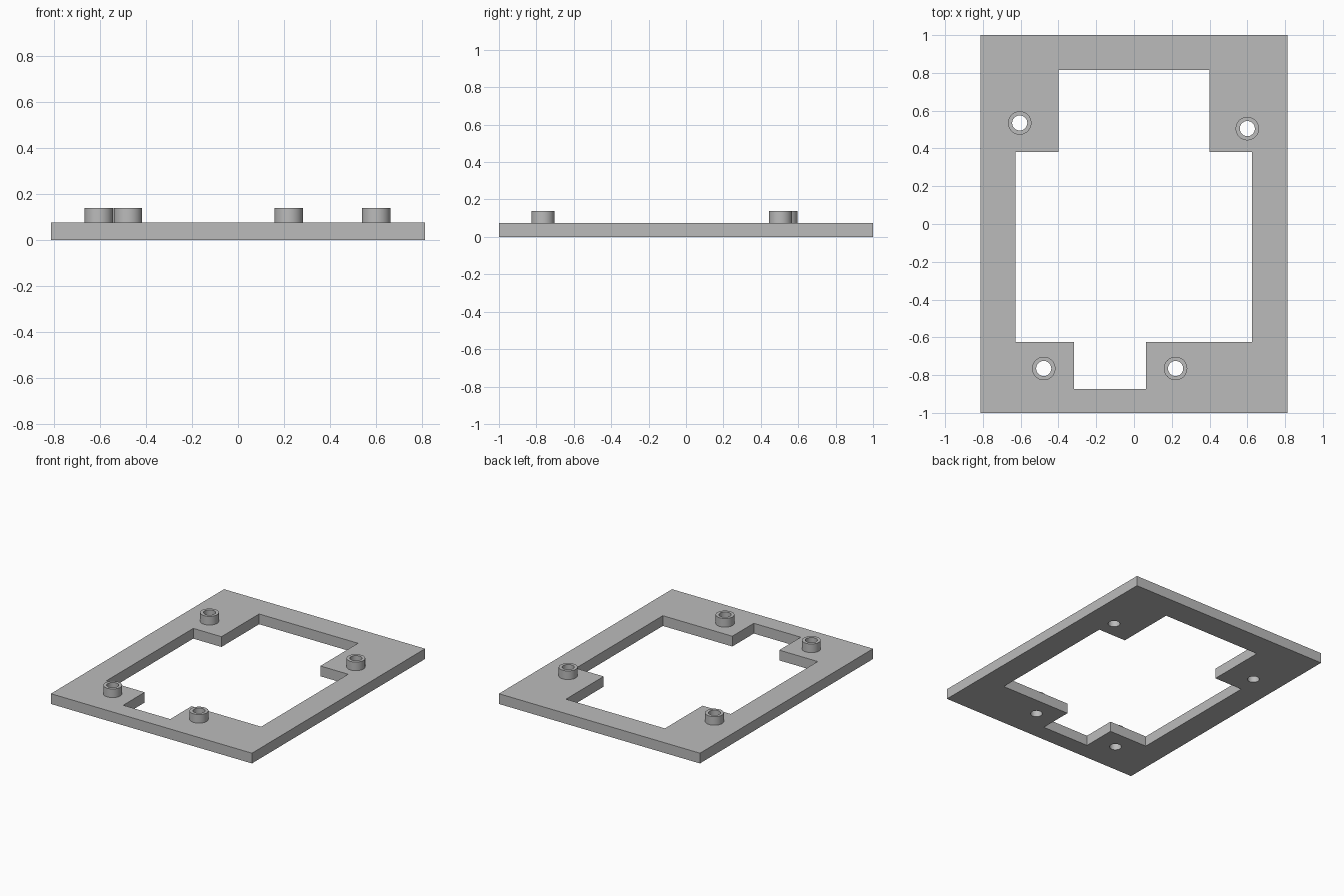
import bpy
import bmesh
from math import cos, sin, tau, radians

cube = bpy.data.objects.get("Cube")
if cube:
    bpy.data.objects.remove(cube)

PLATE_TOP = 0.075
BOSS_TOP = 0.138
BOSS_RADIUS = 0.062
HOLE_RADIUS = 0.04

grey = bpy.data.materials.new("plain grey")
grey.use_nodes = True
colour = (0.5, 0.5, 0.5, 1)
grey.diffuse_color = colour
grey.node_tree.nodes["Principled BSDF"].inputs["Base Color"].default_value = colour


def circle(x, y, radius, sides=48):
    return [(x + radius * cos(tau * i / sides), y + radius * sin(tau * i / sides))
            for i in range(sides)]


def extruded_profile(name, loops, bottom, top):
    """Fill closed outlines (inner ones become openings) and extrude them."""
    curve = bpy.data.curves.new(name + " profile", "CURVE")
    curve.dimensions = "2D"
    curve.fill_mode = "BOTH"
    curve.extrude = (top - bottom) / 2
    for loop in loops:
        spline = curve.splines.new("POLY")
        spline.points.add(len(loop) - 1)
        for point, (x, y) in zip(spline.points, loop):
            point.co = (x, y, 0, 1)
        spline.use_cyclic_u = True
    helper = bpy.data.objects.new(name + " helper", curve)
    bpy.context.collection.objects.link(helper)
    graph = bpy.context.evaluated_depsgraph_get()
    mesh = bpy.data.meshes.new_from_object(helper.evaluated_get(graph))
    bpy.data.objects.remove(helper)

    # Weld the caps to the walls and rest the part at its height
    bm = bmesh.new()
    bm.from_mesh(mesh)
    bmesh.ops.remove_doubles(bm, verts=bm.verts, dist=0.0001)
    bmesh.ops.translate(bm, verts=bm.verts, vec=(0, 0, (top + bottom) / 2))
    bmesh.ops.recalc_face_normals(bm, faces=bm.faces)
    bm.to_mesh(mesh)
    bm.free()
    mesh.materials.clear()
    mesh.materials.append(grey)

    obj = bpy.data.objects.new(name, mesh)
    bpy.context.collection.objects.link(obj)
    bpy.ops.object.select_all(action="DESELECT")
    obj.select_set(True)
    bpy.context.view_layer.objects.active = obj
    bpy.ops.object.shade_smooth_by_angle(angle=radians(30))
    return obj


bosses = {
    "back_right_boss": (-0.605, 0.535),
    "back_left_boss": (0.6, 0.505),
    "front_right_boss": (-0.478, -0.765),
    "front_left_boss": (0.22, -0.765),
}

# Base plate with a stepped window and four through holes
outline = [(-0.813, -1), (0.813, -1), (0.813, 1), (-0.813, 1)]
window = [(-0.4, 0.815), (0.4, 0.815), (0.4, 0.38), (0.625, 0.38),
          (0.625, -0.625), (0.063, -0.625), (0.063, -0.873), (-0.317, -0.873),
          (-0.317, -0.625), (-0.628, -0.625), (-0.628, 0.38), (-0.4, 0.38)]
holes = [circle(x, y, HOLE_RADIUS) for x, y in bosses.values()]
extruded_profile("base_plate", [outline, window] + holes, 0, PLATE_TOP)

# Hollow mounting bosses
for name, (x, y) in bosses.items():
    rings = [circle(x, y, BOSS_RADIUS), circle(x, y, HOLE_RADIUS)]
    extruded_profile(name, rings, PLATE_TOP, BOSS_TOP)
